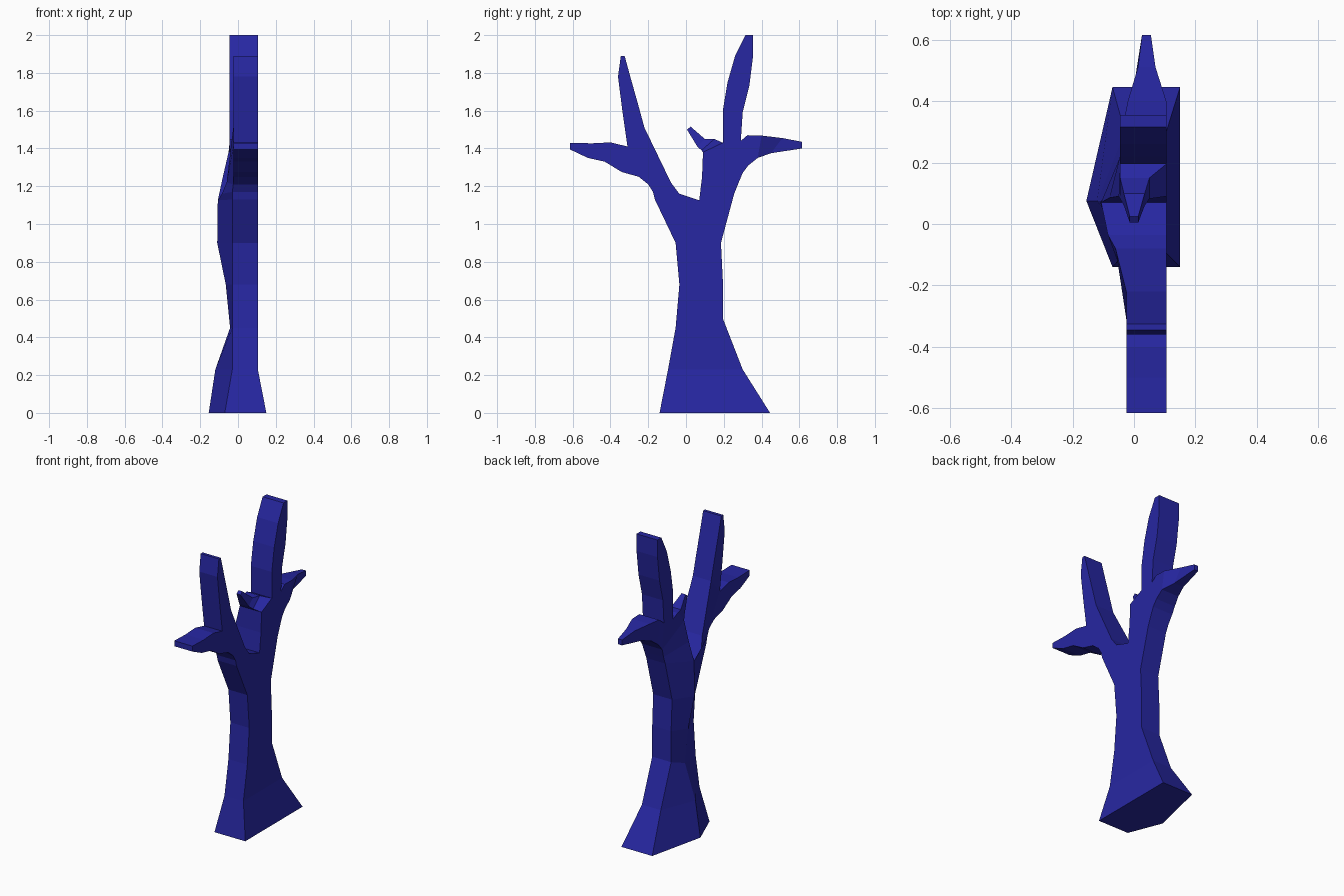
import bpy, bmesh

bark = bpy.data.materials.new("blue_bark")
bark.diffuse_color = (0.02, 0.02, 0.36, 1)


def loft(name, loops, cap_start=False, cap_end=True, skip=()):
    """Join matching loops of points; skip holds (segment, side) openings."""
    bm = bmesh.new()
    rings = [[bm.verts.new(p) for p in loop] for loop in loops]
    n = len(rings[0])
    for i in range(len(rings) - 1):
        a, b = rings[i], rings[i + 1]
        for k in range(n):
            if (i, k) not in skip:
                j = (k + 1) % n
                bm.faces.new((a[k], a[j], b[j], b[k]))
    if cap_start:
        bm.faces.new(rings[0][::-1])
    if cap_end:
        bm.faces.new(rings[-1])
    bmesh.ops.recalc_face_normals(bm, faces=bm.faces[:])
    me = bpy.data.meshes.new(name)
    bm.to_mesh(me)
    bm.free()
    me.materials.append(bark)
    ob = bpy.data.objects.new(name, me)
    bpy.context.collection.objects.link(ob)
    return ob


def cut(a, b, xa, xb=None, xr=0.105):
    """Four-sided cross-section between silhouette points a and b (y, z)."""
    xb = xa if xb is None else xb
    return [(xr, *a), (xr, *b), (xb, *b), (xa, *a)]


def trunk_cut(a, m, b, xl, ridge, xr=0.105):
    """Trunk cross-section with a ridge on the -x side."""
    return [(xr, *a), (xr, *m), (xr, *b), (xl, *b), (ridge, *m), (xl, *a)]


fork = (0.07, 1.125)

# Flared trunk
loft("trunk", [
    trunk_cut((-.14, 0), (.075, 0), (.445, 0), -.07, -.155, .15),
    trunk_cut((-.095, .23), (.075, .23), (.30, .23), -.03, -.12),
    trunk_cut((-.055, .45), (.07, .45), (.195, .5), -.03, -.042),
    trunk_cut((-.035, .68), (.07, .68), (.195, .7), -.03, -.065),
    trunk_cut((-.055, .9), (.07, .9), (.185, .9), -.03, -.11),
    trunk_cut((-.165, 1.13), fork, (.255, 1.16), -.03, -.107),
], cap_start=True, cap_end=False)

# Front limb, open where its side branch leaves
loft("front_limb", [
    cut((-.165, 1.13), fork, -.03, -.107),
    cut((-.175, 1.17), (-.035, 1.16), -.03, -.085),
    cut((-.20, 1.21), (-.08, 1.22), -.025, -.06),
    cut((-.31, 1.41), (-.22, 1.51), -.025),
    cut((-.337, 1.60), (-.25, 1.62), -.025),
    cut((-.36, 1.78), (-.295, 1.78), -.025),
    cut((-.345, 1.89), (-.325, 1.89), -.025),
], skip={(2, 3)})

loft("front_side_branch", [
    cut((-.20, 1.21), (-.31, 1.41), -.025),
    cut((-.25, 1.25), (-.325, 1.414), -.025),
    cut((-.34, 1.275), (-.40, 1.432), -.025),
    cut((-.43, 1.33), (-.50, 1.427), -.025),
    cut((-.52, 1.35), (-.54, 1.428), -.025),
    cut((-.615, 1.395), (-.615, 1.43), -.025),
])

# Back limb, open where the twig and side branch leave
loft("back_limb", [
    cut(fork, (.255, 1.16), -.107, -.03),
    cut((.085, 1.25), (.275, 1.21), -.08, -.032),
    cut((.09, 1.38), (.30, 1.27), -.05, -.04),
    cut((.195, 1.43), (.29, 1.44), -.045),
    cut((.195, 1.60), (.30, 1.59), -.045),
    cut((.22, 1.75), (.335, 1.73), -.045),
    cut((.26, 1.89), (.355, 1.89), -.045),
    cut((.315, 2.0), (.355, 2.0), -.045),
], skip={(2, 1), (2, 3)})

loft("back_side_branch", [
    cut((.30, 1.27), (.29, 1.44), -.04, -.045),
    cut((.33, 1.31), (.325, 1.47), -.035),
    cut((.38, 1.35), (.40, 1.468), -.02),
    cut((.45, 1.375), (.51, 1.455), .0, .013, .07),
    cut((.615, 1.40), (.615, 1.435), .026, xr=.055),
])

# Small twig inside the fork
loft("twig", [
    cut((.09, 1.38), (.195, 1.43), -.05, -.045),
    cut((.082, 1.39), (.15, 1.45), -.045, xr=.05),
    cut((.06, 1.41), (.10, 1.45), -.033, xr=.035),
    cut((.005, 1.50), (.025, 1.515), -.014, xr=.014),
])
